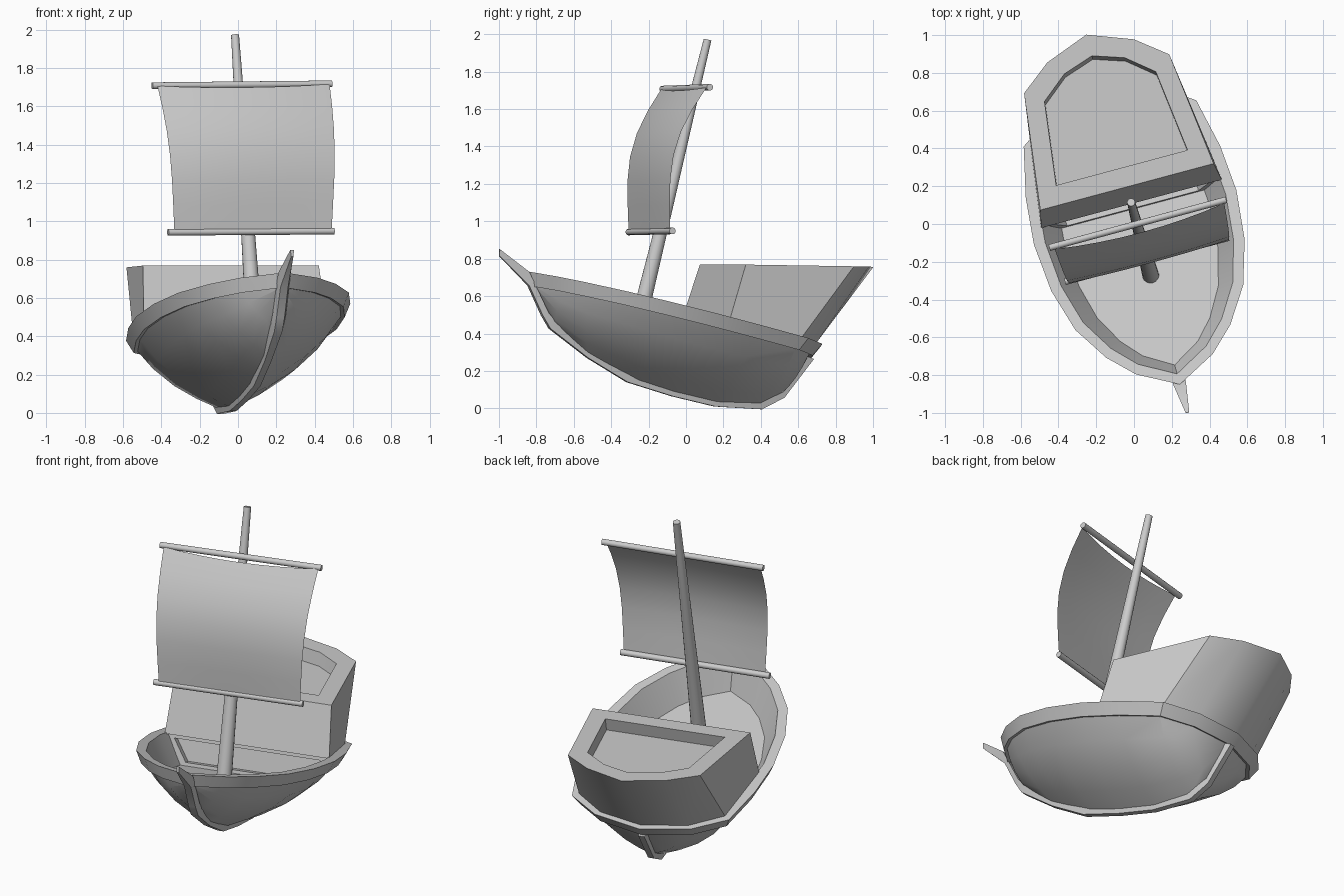
import bpy, bmesh, math
from mathutils import Matrix, Vector

if "Cube" in bpy.data.objects:
    bpy.data.objects.remove(bpy.data.objects["Cube"])

# The boat is built level, then yawed and pitched bow-up as one
TILT = (Matrix.Rotation(math.radians(15), 4, 'Z') @ Matrix.Rotation(math.radians(-14), 4, 'X')
        @ Matrix.Translation((0.015, 0, 0)))


def finish(bm, name, smooth=True, recalc=True):
    bmesh.ops.remove_doubles(bm, verts=bm.verts, dist=0.0005)
    if recalc:
        bmesh.ops.recalc_face_normals(bm, faces=bm.faces)
    bm.transform(TILT)
    me = bpy.data.meshes.new(name)
    bm.to_mesh(me)
    bm.free()
    ob = bpy.data.objects.new(name, me)
    bpy.context.collection.objects.link(ob)
    if smooth:
        bpy.ops.object.select_all(action='DESELECT')
        ob.select_set(True)
        bpy.context.view_layer.objects.active = ob
        bpy.ops.object.shade_smooth_by_angle(angle=math.radians(35))
    return ob


def loft(rings, name, cap_start=False, cap_end=False, smooth=True):
    """Skin closed rings that all have the same number of points."""
    bm = bmesh.new()
    vs = [[bm.verts.new(p) for p in r] for r in rings]
    n = len(vs[0])
    for a, b in zip(vs, vs[1:]):
        for i in range(n):
            j = (i + 1) % n
            bm.faces.new((a[i], a[j], b[j], b[i]))
    if cap_start:
        bm.faces.new(vs[0][::-1])
    if cap_end:
        bm.faces.new(vs[-1])
    return finish(bm, name, smooth)


def mirror_ring(half):
    """Right half outline -> full ring, mirrored across x = 0."""
    return half + [(-x, y, z) for x, y, z in reversed(half[1:-1])]


def rod(name, p0, p1, r0, r1, sides=12):
    p0, p1 = Vector(p0), Vector(p1)
    bm = bmesh.new()
    bmesh.ops.create_cone(bm, cap_ends=True, segments=sides, radius1=r0, radius2=r1,
                          depth=(p1 - p0).length)
    rot = (p1 - p0).to_track_quat('Z', 'Y').to_matrix().to_4x4()
    bm.transform(Matrix.Translation((p0 + p1) / 2) @ rot)
    return finish(bm, name)


# Hull: keel line, V-shaped sides, flared rail, inner wall and deck in one loft
rail = [(0, -1.034), (.21, -.92), (.34, -.79), (.46, -.60), (.53, -.36),
        (.555, -.09), (.533, .165), (.473, .44), (.29, .57), (0, .638)]
keel = [(-.985, .435), (-.82, .25), (-.60, .145), (-.47, .11), (-.30, .07),
        (-.09, .058), (.148, .062), (.38, .112), (.49, .20), (.585, .42)]


def rail_ring(inset, z):
    sx, sy = 1 - inset / .552, 1 - inset / .84
    return [(x * sx, -.2 + (y + .2) * sy, z) for x, y in rail]


hull_top = rail_ring(.055, .43)
halves = []
for w, h in ((0, 0), (.3, .19), (.57, .41), (.82, .70)):
    halves.append([(x * w, ky + (y - ky) * w, kz + (z - kz) * h)
                   for (x, y, z), (ky, kz) in zip(hull_top, keel)])
halves += [hull_top, rail_ring(.035, .425), rail_ring(0, .497),
           rail_ring(.06, .497), rail_ring(.155, .32)]
loft([mirror_ring(h) for h in halves], "hull", cap_end=True)

# Keel strip running up into the stem spike: outer y, z, inner y, z, half width
strip = [(-1.205, .54, -1.212, .575, .010), (-1.01, .425, -1.03, .495, .034),
         (-.90, .29, -.875, .31, .036), (-.84, .23, -.81, .26, .036),
         (-.60, .129, -.57, .18, .030), (-.355, .056, -.34, .11, .030),
         (-.096, .043, -.09, .10, .030), (.148, .047, .14, .10, .030),
         (.402, .095, .37, .14, .030), (.507, .185, .46, .21, .030),
         (.615, .425, .56, .43, .030)]
loft([[(-w * .6, oy, oz), (w * .6, oy, oz), (w, iy, iz), (-w, iy, iz)]
      for oy, oz, iy, iz, w in strip], "keel_and_stem", True, True)

# Stern cabin with a sloping roof that holds a shallow well


def roof_z(y):
    return .792 + .234 * y


base = [(.495, -.012), (.44, .41), (.265, .54), (0, .60)]
roof = [(.475, .008), (.398, .611), (.238, .733), (0, .82)]
well = [(.36, .11), (.305, .543), (.165, .654), (0, .707)]


def cabin_ring(pts, zf):
    half = [(x, y, zf(y)) for x, y in pts]
    return half + [(-x, y, z) for x, y, z in reversed(half[:-1])]


loft([cabin_ring(base, lambda y: .49), cabin_ring(roof, roof_z),
      cabin_ring(well, roof_z), cabin_ring(well, lambda y: roof_z(y) - .08)],
     "stern_cabin", True, True)

# Recessed bulkhead below the cabin front


def panel(m, y):
    return [(-.48 + m * 1.6, y, .495 - m), (.48 - m * 1.6, y, .495 - m),
            (.39 - m * 1.2, y, .315 + m), (-.39 + m * 1.2, y, .315 + m)]


loft([panel(0, 0), panel(.025, 0), panel(.025, .04)], "bulkhead", cap_end=True, smooth=False)

# Mast and the two yards
rod("mast", (0, -.372, .28), (0, -.365, 1.94), .045, .021, 16)
rod("upper_yard", (-.48, -.418, 1.655), (.49, -.418, 1.665), .018, .018)
rod("lower_yard", (-.447, -.423, .866), (.45, -.423, .872), .018, .018)

# Sail: a grid bellied forward, sagging a little along its top edge
bm = bmesh.new()
NU, NV = 8, 6
grid = []
for j in range(NV + 1):
    t = j / NV
    row = []
    for i in range(NU + 1):
        s = 2 * i / NU - 1
        mid = 1 - s * s
        x = .01 + s * (.425 + .04 * t)
        y = -.432 - .085 * math.sin(math.pi * t ** 1.1) - .03 * mid * t
        z = .868 + .787 * t + .005 * s - .02 * mid * t ** 3
        row.append(bm.verts.new((x, y, z)))
    grid.append(row)
for a, b in zip(grid, grid[1:]):
    for i in range(NU):
        bm.faces.new((a[i], a[i + 1], b[i + 1], b[i]))
finish(bm, "sail", recalc=False)
